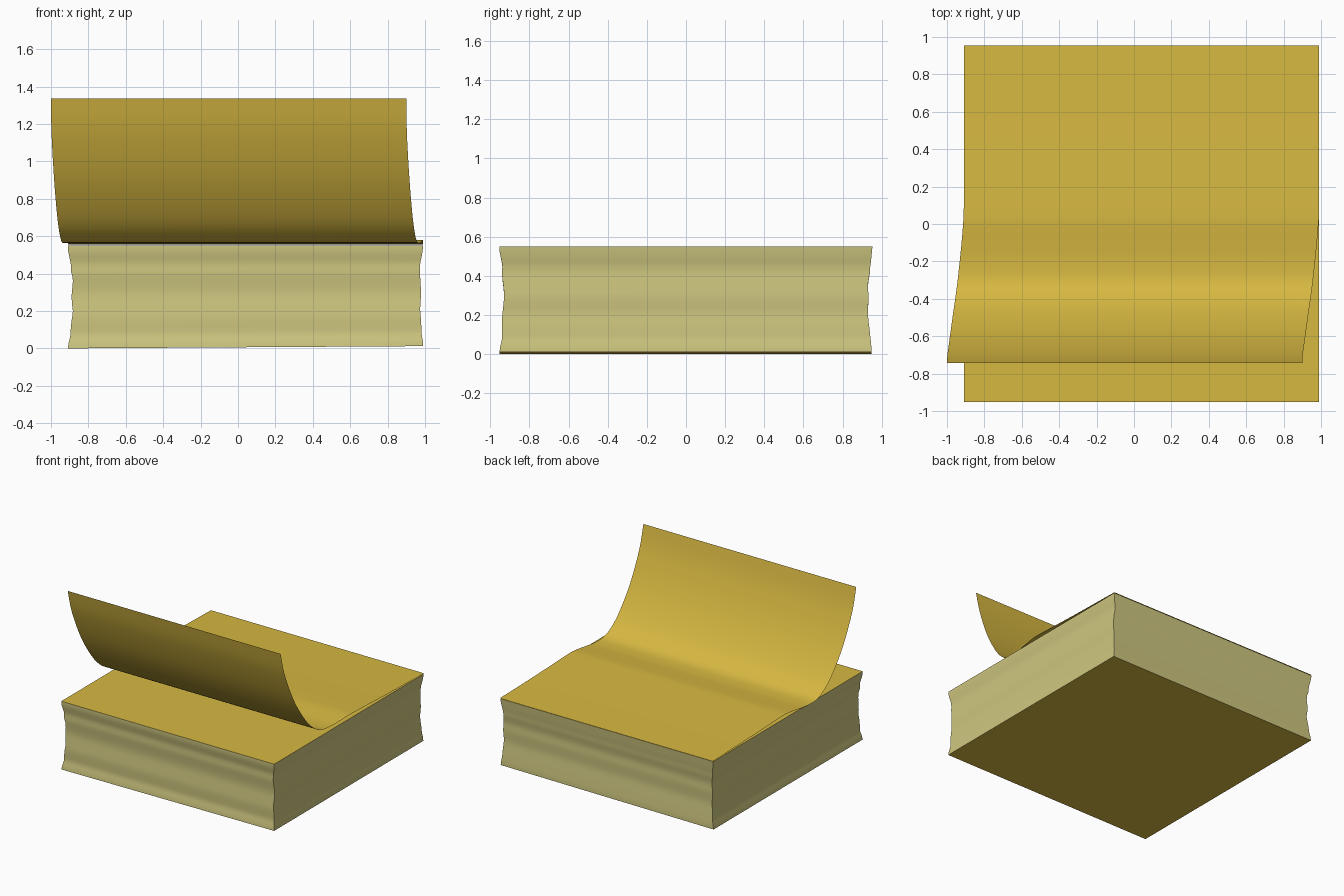
import bpy, bmesh

if "Cube" in bpy.data.objects:
    bpy.data.objects.remove(bpy.data.objects["Cube"])


def material(name, color):
    m = bpy.data.materials.new(name)
    m.diffuse_color = (*color, 1)
    m.use_nodes = True
    m.node_tree.nodes["Principled BSDF"].inputs["Base Color"].default_value = m.diffuse_color
    return m


gold = material("gold paper", (0.68, 0.48, 0.053))
cream = material("pale page edges", (0.62, 0.57, 0.215))


def add_object(name, bm, mats):
    me = bpy.data.meshes.new(name)
    bm.to_mesh(me)
    bm.free()
    for m in mats:
        me.materials.append(m)
    ob = bpy.data.objects.new(name, me)
    bpy.context.collection.objects.link(ob)
    bpy.context.view_layer.objects.active = ob
    ob.select_set(True)
    bpy.ops.object.shade_smooth_by_angle(angle=0.6)
    ob.select_set(False)
    return ob


def smooth_path(pts, steps):
    """Catmull-Rom interpolation through the given points."""
    p = [pts[0]] + pts + [pts[-1]]
    out = []
    for i in range(1, len(p) - 2):
        for s in range(steps):
            t = s / steps
            out.append([0.5 * (2 * b + (c - a) * t + (2 * a - 5 * b + 4 * c - d) * t * t
                               + (3 * b - a - 3 * c + d) * t ** 3)
                        for a, b, c, d in zip(p[i - 1], p[i], p[i + 1], p[i + 2])])
    return out + [list(pts[-1])]


# Paper pad: stacked rings, each side sinking in unevenly
# height, then inset of left, right, front, back
levels = [(0.00, .000, .000, .000, .005), (0.03, .005, .002, .004, .006),
          (0.07, .014, .009, .013, .010), (0.11, .016, .010, .013, .014),
          (0.16, .022, .013, .012, .020), (0.20, .027, .016, .015, .023),
          (0.24, .022, .014, .019, .022), (0.29, .021, .011, .023, .020),
          (0.34, .026, .014, .020, .023), (0.38, .026, .016, .015, .019),
          (0.41, .017, .018, .013, .014), (0.45, .016, .016, .014, .011),
          (0.48, .010, .010, .009, .007), (0.52, .002, .003, .001, .003),
          (0.55, .000, .000, .000, .000)]
bm = bmesh.new()
rings = []
for z, l, r, f, b in smooth_path(levels, 2):
    x0, x1, y0, y1 = -0.91 + l, 0.99 - r, -0.953 + f, 0.953 - b
    lift = 0.012 * (1 - z / 0.55)          # the right side sits slightly higher
    rings.append([bm.verts.new(c) for c in
                  ((x0, y0, z), (x1, y0, z + lift), (x1, y1, z + lift), (x0, y1, z))])
for lo, hi in zip(rings, rings[1:]):
    for i in range(4):
        j = (i + 1) % 4
        bm.faces.new((lo[i], lo[j], hi[j], hi[i])).material_index = 1
bm.faces.new(rings[0][::-1])
bm.faces.new(rings[-1])
add_object("paper_pad", bm, [gold, cream])

# Top sheet: side profile (y, z) and sideways drift, curling up at the front
profile = [(0.955, 0.555, 0), (0.5, 0.565, 0), (0.1, 0.579, 0), (0, 0.579, -.004),
           (-0.1, 0.570, -.012), (-0.2, 0.563, -.022), (-0.31, 0.572, -.034),
           (-0.40, 0.625, -.046), (-0.49, 0.73, -.059), (-0.60, 0.915, -.074),
           (-0.695, 1.15, -.087), (-0.742, 1.335, -.09)]
bm = bmesh.new()
prev = None
for y, z, dx in smooth_path(profile, 4):
    row = [bm.verts.new((x + dx, y, z)) for x in (-0.91, 0.99)]
    if prev:
        bm.faces.new((prev[0], row[0], row[1], prev[1]))
    prev = row
add_object("curled_top_sheet", bm, [gold])
